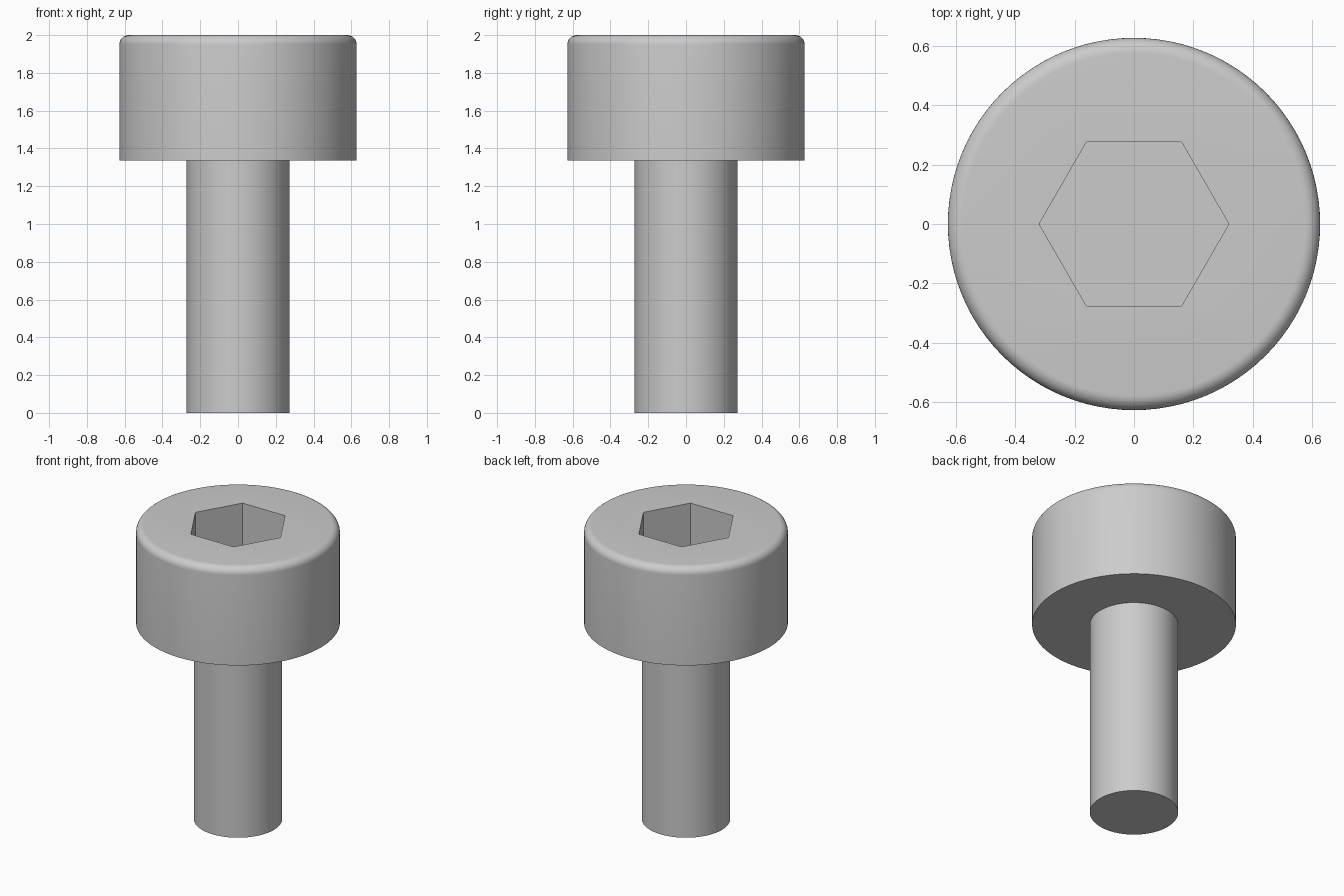
import bpy, bmesh
from math import sin, cos, pi, radians

if "Cube" in bpy.data.objects:
    bpy.data.objects.remove(bpy.data.objects["Cube"])

SEG = 96
HEAD_R, SHAFT_R = 0.628, 0.272
HEAD_Z, TOP_Z, FILLET = 1.337, 2.0, 0.05
HEX_R, HEX_DEPTH = 0.32, 0.34


def lathe(name, profile):
    """Revolve (radius, z) points about z and cap both ends."""
    bm = bmesh.new()
    rings = [[bm.verts.new((r * cos(2 * pi * i / SEG), r * sin(2 * pi * i / SEG), z))
              for i in range(SEG)] for r, z in profile]
    for a, b in zip(rings, rings[1:]):
        for i in range(SEG):
            j = (i + 1) % SEG
            bm.faces.new((a[i], a[j], b[j], b[i]))
    bm.faces.new(rings[0][::-1])
    bm.faces.new(rings[-1])
    mesh = bpy.data.meshes.new(name)
    bm.to_mesh(mesh)
    bm.free()
    obj = bpy.data.objects.new(name, mesh)
    bpy.context.collection.objects.link(obj)
    return obj


# Shaft and head as one turned body, with a rounded top rim
rim = [(HEAD_R - FILLET + FILLET * cos(t * pi / 16), TOP_Z - FILLET + FILLET * sin(t * pi / 16))
       for t in range(9)]
screw = lathe("socket_head_screw",
              [(SHAFT_R, 0), (SHAFT_R, HEAD_Z), (HEAD_R, HEAD_Z)] + rim)

# Hexagonal socket cutter, corners on the x axis
bpy.ops.mesh.primitive_cylinder_add(vertices=6, radius=HEX_R, depth=2 * HEX_DEPTH,
                                    location=(0, 0, TOP_Z), rotation=(0, 0, radians(30)))
cutter = bpy.context.object
cutter.name = "hex_socket_cutter"
cutter.hide_render = True

# Cut the socket, then discard the cutter
cut = screw.modifiers.new("hex_socket", 'BOOLEAN')
cut.operation = 'DIFFERENCE'
cut.solver = 'EXACT'
cut.object = cutter
bpy.ops.object.select_all(action='DESELECT')
screw.select_set(True)
bpy.context.view_layer.objects.active = screw
bpy.ops.object.modifier_apply(modifier=cut.name)
bpy.data.objects.remove(cutter)

# Smooth sides, crisp edges
bpy.ops.object.shade_smooth_by_angle(angle=radians(30))
